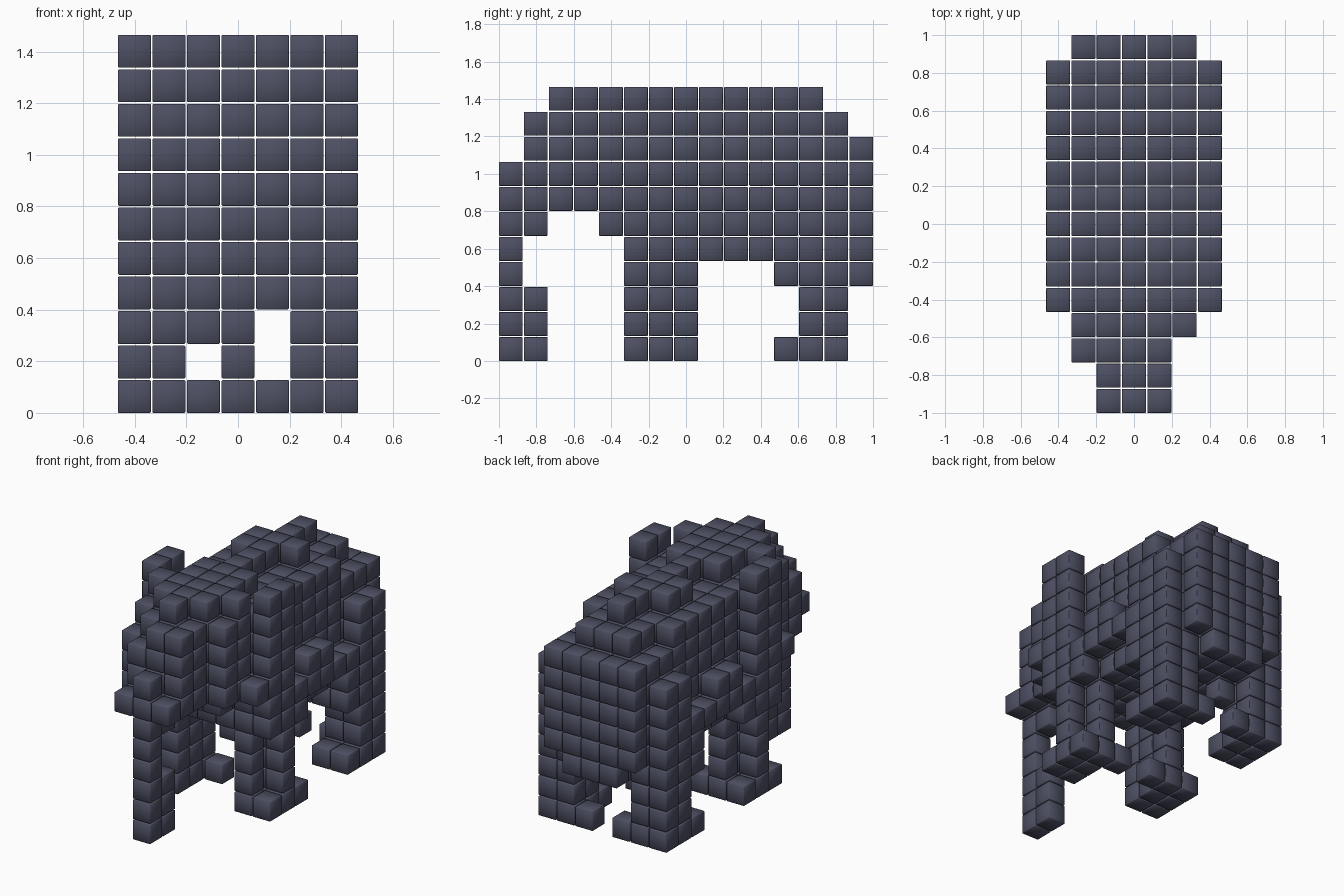
import bpy, bmesh

if "Cube" in bpy.data.objects:
    bpy.data.objects.remove(bpy.data.objects["Cube"])

S = 0.127                 # cube size
P = (2 - S) / 14          # cube spacing
GRID_X = 7

grey = bpy.data.materials.new("dark blue grey")
grey.diffuse_color = (0.075, 0.08, 0.125, 1)
grey.use_nodes = True
grey.node_tree.nodes["Principled BSDF"].inputs["Base Color"].default_value = grey.diffuse_color

used = set()


def box(xs, ys, zs, mirror=False):
    """Grid cells in inclusive ranges, optionally mirrored left/right."""
    cells = {(x, y, z) for x in range(xs[0], xs[1] + 1)
             for y in range(ys[0], ys[1] + 1) for z in range(zs[0], zs[1] + 1)}
    if mirror:
        cells |= {(GRID_X - 1 - x, y, z) for x, y, z in cells}
    return cells


def union(*groups):
    return set().union(*groups)


parts = {}

# Trunk hanging down in front with a curled tip, and two short tusks
parts["trunk"] = union(
    box((3, 3), (0, 0), (0, 7)),
    box((3, 3), (1, 1), (0, 2)),
    box((3, 3), (1, 1), (5, 5)))
parts["tusks"] = box((4, 4), (0, 0), (6, 6), True)

# Domed head
parts["head"] = union(
    box((2, 4), (1, 1), (6, 8)),
    box((3, 4), (1, 1), (9, 9)),
    box((2, 4), (2, 2), (6, 9)),
    box((1, 1), (2, 2), (6, 8)),
    box((1, 5), (3, 3), (6, 9)),
    box((1, 5), (4, 4), (6, 10)),
    box((2, 4), (4, 4), (5, 5)),
    box((3, 3), (2, 2), (10, 10)),
    box((2, 4), (3, 3), (10, 10)))

# Upright ears
parts["ears"] = union(
    box((6, 6), (5, 6), (6, 10), True),
    box((6, 6), (4, 4), (6, 6), True))

# Barrel body, shoulders and back ridge
parts["body"] = union(
    box((1, 5), (5, 7), (5, 9)),
    box((2, 4), (5, 7), (4, 4)),
    box((2, 4), (5, 6), (10, 10)),
    box((3, 3), (7, 12), (10, 10)),
    box((2, 2), (9, 10), (10, 10)),
    box((4, 4), (10, 10), (10, 10)),
    box((1, 5), (8, 11), (4, 9)),
    box((1, 5), (12, 12), (4, 8)),
    box((2, 4), (12, 13), (9, 9)),
    box((1, 5), (13, 13), (4, 8)),
    box((6, 6), (7, 11), (5, 5), True),
    box((6, 6), (8, 9), (6, 6), True),
    box((2, 4), (11, 13), (3, 3)),
    box((2, 2), (12, 12), (2, 2)))

# Flat rump with a narrower lower edge
parts["rump"] = union(
    box((1, 5), (14, 14), (4, 8)),
    box((2, 4), (14, 14), (3, 3)))

# Front legs: rounded columns on wide feet
parts["front_legs"] = union(
    box((5, 5), (5, 7), (1, 4), True),
    box((6, 6), (6, 6), (1, 5), True),
    box((6, 6), (5, 7), (4, 5), True))
parts["front_feet"] = union(
    box((5, 6), (5, 7), (0, 0), True),
    box((4, 4), (7, 7), (0, 0), True))

# Hind legs rising into haunches
parts["hind_legs"] = union(
    box((6, 6), (12, 13), (1, 7), True),
    box((5, 5), (12, 13), (1, 4), True),
    box((5, 6), (11, 11), (3, 4), True))
parts["hind_feet"] = union(
    box((5, 6), (11, 13), (0, 0), True),
    box((4, 4), (13, 13), (0, 0), True))

solid = set().union(*parts.values())


def enclosed(c):
    """True when every neighbouring cell, diagonals included, is filled."""
    x, y, z = c
    return box((x - 1, x + 1), (y - 1, y + 1), (z - 1, z + 1)) <= solid


# One object per part, made of slightly chamfered cubes
for name, cells in parts.items():
    bm = bmesh.new()
    for c in sorted(cells - used):
        if enclosed(c):
            continue
        new = bmesh.ops.create_cube(bm, size=S)["verts"]
        bmesh.ops.translate(bm, verts=new,
                            vec=((c[0] - 3) * P, (c[1] - 7) * P, c[2] * P + S / 2))
    used |= cells
    bmesh.ops.bevel(bm, geom=bm.edges[:], offset=0.003, segments=1, affect='EDGES')
    for f in bm.faces:
        f.smooth = True
    mesh = bpy.data.meshes.new(name)
    bm.to_mesh(mesh)
    bm.free()
    mesh.materials.append(grey)
    bpy.context.collection.objects.link(bpy.data.objects.new(name, mesh))
